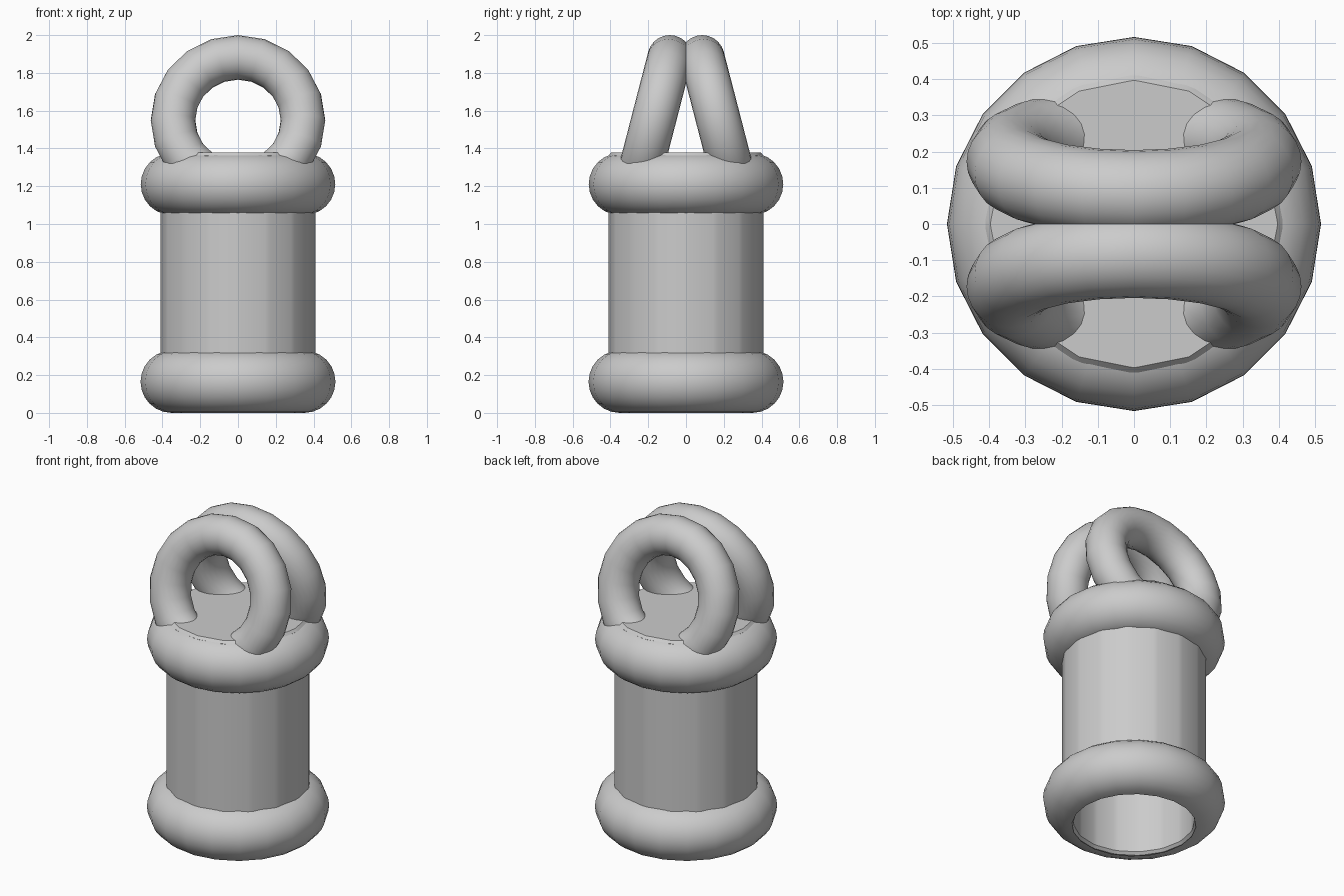
import bpy, bmesh, math

cube = bpy.data.objects.get("Cube")
if cube:
    bpy.data.objects.remove(cube)

grey = bpy.data.materials.new("plain_grey")
grey.use_nodes = True
COLOUR = (0.6, 0.6, 0.6, 1)
grey.diffuse_color = COLOUR
grey.node_tree.nodes["Principled BSDF"].inputs["Base Color"].default_value = COLOUR


def finish(obj, name, angle=60):
    obj.name = name
    obj.data.materials.append(grey)
    bpy.ops.object.select_all(action='DESELECT')
    obj.select_set(True)
    bpy.context.view_layer.objects.active = obj
    bpy.ops.object.shade_smooth_by_angle(angle=math.radians(angle))
    return obj


def torus(name, major, minor, location, rotation=(0, 0, 0)):
    bpy.ops.mesh.primitive_torus_add(
        major_radius=major, minor_radius=minor, major_segments=20,
        minor_segments=24, location=location, rotation=rotation)
    return finish(bpy.context.object, name)


# Hollow sixteen-sided body, closed at the top and open underneath
SIDES = 16
profile = [(0.345, 1.04), (0.345, 0.008), (0.412, 0.008), (0.412, 1.378)]
bm = bmesh.new()
rings = []
for radius, z in profile:
    turns = [math.tau * i / SIDES for i in range(SIDES)]
    rings.append([bm.verts.new((radius * math.cos(a), radius * math.sin(a), z))
                  for a in turns])
for low, high in zip(rings, rings[1:]):
    for i in range(SIDES):
        j = (i + 1) % SIDES
        bm.faces.new((low[i], low[j], high[j], high[i]))
bm.faces.new(rings[0])
bm.faces.new(rings[-1])
bmesh.ops.recalc_face_normals(bm, faces=bm.faces)
# Narrow chamfers on every edge
bmesh.ops.bevel(bm, geom=list(bm.edges), offset=0.015, segments=1,
                affect='EDGES', clamp_overlap=True)
mesh = bpy.data.meshes.new("body")
bm.to_mesh(mesh)
bm.free()
body = bpy.data.objects.new("body", mesh)
bpy.context.collection.objects.link(body)
finish(body, "body", 30)

# Rounded collars; the lower one keeps only its outer half around the bore
torus("top_collar", 0.351, 0.164, (0, 0, 1.211))
base = torus("base_collar", 0.351, 0.165, (0, 0, 0.165))
bm = bmesh.new()
bm.from_mesh(base.data)
inner = [v for v in bm.verts if v.co.xy.length < 0.345]
bmesh.ops.delete(bm, geom=inner, context='VERTS')
bm.to_mesh(base.data)
bm.free()

# Two rings leaning together at the top
LEAN = math.radians(14.5)
for name, side in (("front_loop", -1), ("back_loop", 1)):
    torus(name, 0.344, 0.118, (0, side * 0.172, 1.549),
          (math.pi / 2 + side * LEAN, 0, 0))
